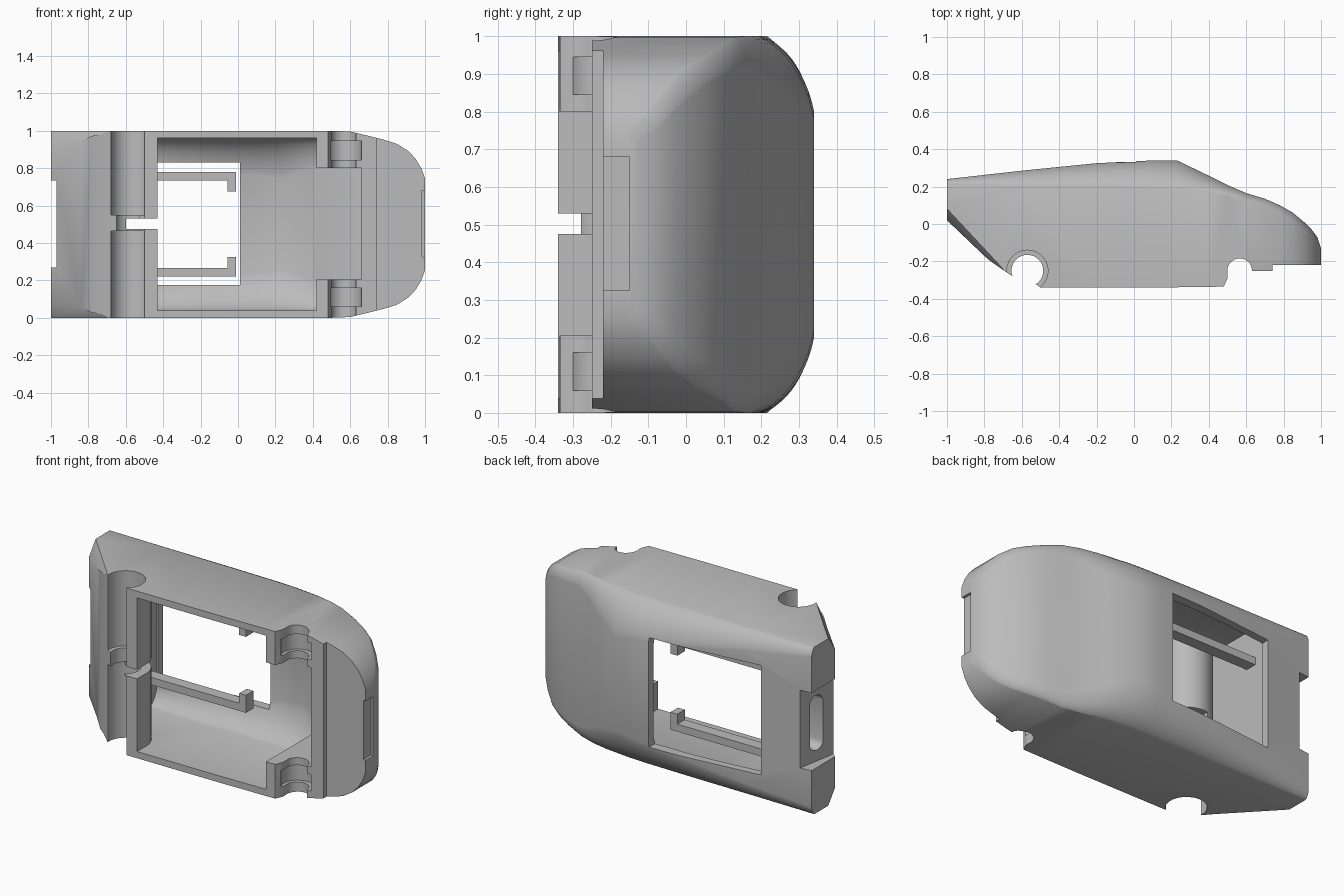
import bpy, bmesh, math

if "Cube" in bpy.data.objects:
    bpy.data.objects.remove(bpy.data.objects["Cube"])

grey = bpy.data.materials.new("plain_grey")
grey.diffuse_color = (0.5, 0.5, 0.5, 1)
grey.use_nodes = True
grey.node_tree.nodes["Principled BSDF"].inputs["Base Color"].default_value = grey.diffuse_color


def add_mesh(name, bm):
    bmesh.ops.recalc_face_normals(bm, faces=bm.faces[:])
    me = bpy.data.meshes.new(name)
    bm.to_mesh(me)
    bm.free()
    ob = bpy.data.objects.new(name, me)
    bpy.context.collection.objects.link(ob)
    me.materials.append(grey)
    return ob


def loft(name, rings):
    bm = bmesh.new()
    vs = [[bm.verts.new(p) for p in r] for r in rings]
    n = len(vs[0])
    for a, b in zip(vs, vs[1:]):
        for i in range(n):
            j = (i + 1) % n
            bm.faces.new((a[i], a[j], b[j], b[i]))
    bm.faces.new(vs[0])
    bm.faces.new(vs[-1])
    return add_mesh(name, bm)


def prism(name, pts, z0, z1):
    """Side profile in x, y extruded across the width."""
    return loft(name, [[(x, y, z) for x, y in pts] for z in (z0, z1)])


def box(name, x0, x1, y0, y1, z0, z1):
    return prism(name, [(x0, y0), (x1, y0), (x1, y1), (x0, y1)], z0, z1)


def cyl(name, x, y, r, z0, z1, n=40):
    ang = [2 * math.pi * i / n for i in range(n)]
    return prism(name, [(x + r * math.cos(a), y + r * math.sin(a)) for a in ang], z0, z1)


def boolean(ob, tool, op):
    m = ob.modifiers.new(op, 'BOOLEAN')
    m.operation, m.object, m.solver = op, tool, 'EXACT'
    bpy.context.view_layer.objects.active = ob
    bpy.ops.object.modifier_apply(modifier=m.name)
    bpy.data.objects.remove(tool, do_unlink=True)


# Stations: x, roof height, shoulder height, half width, corner width
STATIONS = [
    (-1.0, .24, .215, .5, .05), (-.6, .285, .205, .5, .10), (-.2, .325, .20, .5, .16),
    (.1, .34, .195, .5, .20), (.23, .34, .19, .5, .22), (.4, .258, .175, .5, .16),
    (.5, .208, .155, .5, .11), (.6, .165, .125, .496, .075), (.7, .135, .095, .472, .06),
    (.78, .10, .06, .452, .055), (.85, .06, .02, .43, .055), (.91, .01, -.03, .392, .055),
    (.95, -.03, -.065, .35, .05), (.98, -.07, -.105, .30, .04), (1.0, -.13, -.16, .245, .025)]


def station(x):
    for a, b in zip(STATIONS, STATIONS[1:]):
        if x <= b[0]:
            t = (x - a[0]) / (b[0] - a[0])
            return [p + (q - p) * t for p, q in zip(a, b)]
    return list(STATIONS[-1])


def shell(name, x0, x1, wall, roof):
    """Rounded shell lofted along the length, inset by wall and roof."""
    xs = [x0] + [s[0] for s in STATIONS if x0 < s[0] < x1] + [x1]
    rings = []
    for x in xs:
        _, t, s, w, c = station(x)
        t, s, w = t - roof, min(s, t - .02) - roof, w - wall
        half = [(-.45, w)]
        for i in range(11):
            k = i / 10
            a = math.pi / 2 * k
            up = .65 * math.sin(a) + .35 * k       # arc softened towards a chamfer
            out = .65 * math.cos(a) + .35 * (1 - k)
            half.append((s + (t - s) * up, w - c + c * out))
        ring = half + [(y, -z) for y, z in reversed(half)]
        rings.append([(x, y, z + .5) for y, z in ring])
    return loft(name, rings)


# Outer body trimmed to the underside profile
body = shell("body_shell", -1, 1, 0, 0)
under = [(-1.1, .5), (-1.1, .02), (-1, .02), (-.78, -.19), (-.68, -.26), (-.64, -.285),
         (-.52, -.325), (-.5, -.34), (.1, -.34), (.48, -.335), (.5, -.29), (.5, -.25),
         (.74, -.25), (.74, -.22), (1.1, -.22), (1.1, .5)]
boolean(body, prism("trim", under, -.1, 1.1), 'INTERSECT')

# Hollow cabin, leaving a tube wall around the rear axle
RX, RY = -.57, -.25
cabin = shell("cabin", -.70, .42, .04, .045)
boolean(cabin, cyl("axle_tube", RX, RY, .14, -.1, 1.1), 'DIFFERENCE')
boolean(cabin, box("tube_base", -.75, -.431, -.6, RY, -.1, 1.1), 'DIFFERENCE')
boolean(cabin, box("tube_back", -.75, RX, -.6, -.2, -.1, 1.1), 'DIFFERENCE')
cuts = [cabin, box("roof_opening", -.69, .012, 0, .5, .175, .83)]

# Tapered bevels on the lower tail corners
for s in (1, -1):
    a = [(-1.01, .10, .51), (-1.01, .01, .39), (-1.01, -.1, .55)]
    b = [(-.70, -.235, .505), (-.70, -.25, .49), (-.70, -.3, .55)]
    cuts.append(loft("tail_bevel", [[(x, y, .5 + s * z) for x, y, z in r] for r in (a, b)]))

# Rear axle gutter in two halves, narrow collar between them, slot through the wall
cuts += [cyl("rear_gutter", RX, RY, .11, a, b) for a, b in ((-.1, .465), (.55, 1.1))]
cuts += [cyl("rear_axle", RX, RY, .085, -.05, 1.05),
         box("rear_slot", -.60, -.42, -.4, -.05, .475, .53)]

# Front axle hole, centre recess under the windscreen and hub grooves
FX, FY = .565, -.25
recess = shell("front_recess", .41, .66, .04, .045)
boolean(recess, box("recess_limit", .3, .8, -.6, .6, .205, .80), 'INTERSECT')
cuts += [cyl("front_axle", FX, FY, .066, -.1, 1.1), recess]
cuts += [cyl("hub_groove", FX + .005, FY, .09, a, a + .1) for a in (.06, .845)]

# Tail recess and its rounded pocket
cuts += [prism("tail_recess", [(-1.1, -.1), (-.97, -.1), (-.97, .02), (-.92, .3), (-1.1, .3)],
               .27, .735)]
pocket = []
for i in range(24):
    a = 2 * math.pi * (i + .5) / 24
    pocket.append((.125 + .05 * math.cos(a),
                   .5 + .05 * math.sin(a) + math.copysign(.115, math.sin(a))))
cuts.append(loft("tail_pocket", [[(x, y, z) for y, z in pocket] for x in (-1.1, -.82)]))
# Nose slot
cuts.append(box("nose_slot", .985, 1.1, -.3, -.15, .325, .68))
for c in cuts:
    boolean(body, c, 'DIFFERENCE')


# Hooked clips beside the roof opening
def clip(name, side):
    pts = [(-.71, .235), (-.71, .28), (-.01, .28), (-.01, .175), (-.055, .175), (-.055, .235)]
    return loft(name, [[(x, y, .5 + side * z) for x, z in pts] for y in (.09, .16)])


clips = [clip("upper_clip", 1), clip("lower_clip", -1)]

bpy.ops.object.select_all(action='DESELECT')
for ob in [body] + clips:
    ob.select_set(True)
bpy.context.view_layer.objects.active = body
bpy.ops.object.shade_smooth_by_angle(angle=math.radians(30))
